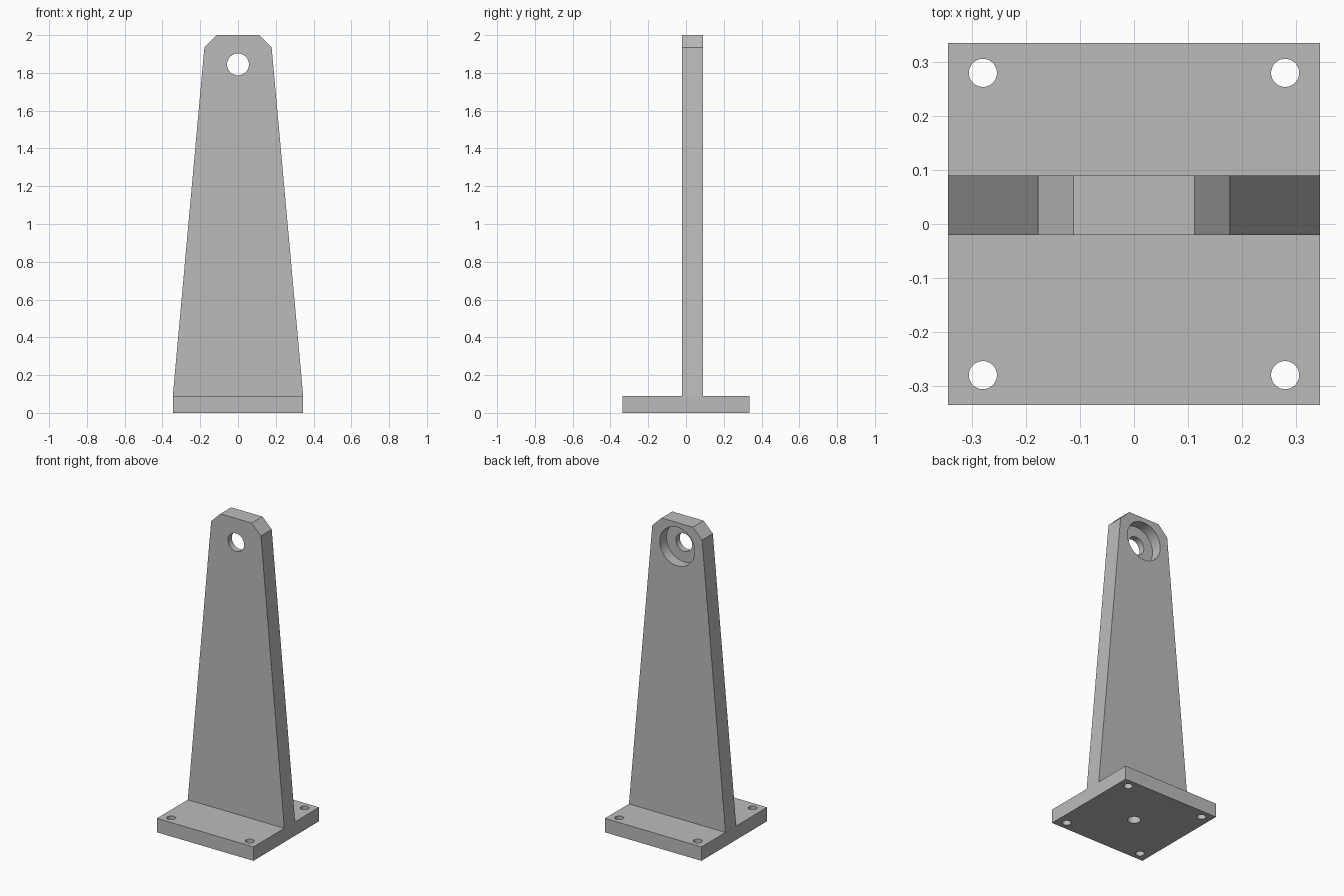
import bpy
import bmesh
from math import radians
from mathutils import Matrix

cube = bpy.data.objects.get("Cube")
if cube:
    bpy.data.objects.remove(cube, do_unlink=True)

GREY = (0.5, 0.5, 0.5, 1)
metal = bpy.data.materials.new("plain grey metal")
metal.use_nodes = True
metal.diffuse_color = GREY
metal.node_tree.nodes["Principled BSDF"].inputs["Base Color"].default_value = GREY

HALF_X, HALF_Y, PLATE_TOP = 0.345, 0.335, 0.09
FRONT, BACK = -0.02, 0.09
EYE_Z = 1.845


def make_object(name, bm):
    bmesh.ops.recalc_face_normals(bm, faces=bm.faces)
    mesh = bpy.data.meshes.new(name)
    bm.to_mesh(mesh)
    bm.free()
    mesh.materials.append(metal)
    obj = bpy.data.objects.new(name, mesh)
    bpy.context.collection.objects.link(obj)
    return obj


def extrude_profile(name, points, direction):
    """Solid made by sweeping a flat outline along a straight direction."""
    bm = bmesh.new()
    face = bm.faces.new([bm.verts.new(p) for p in points])
    swept = bmesh.ops.extrude_face_region(bm, geom=[face])
    verts = [g for g in swept["geom"] if isinstance(g, bmesh.types.BMVert)]
    bmesh.ops.translate(bm, verts=verts, vec=direction)
    return make_object(name, bm)


def drill(target, centre, radius, length, along_y=False):
    """Cut a round hole, then remove its cutter."""
    bm = bmesh.new()
    turn = Matrix.Rotation(radians(90 if along_y else 0), 4, "X")
    bmesh.ops.create_cone(bm, cap_ends=True, segments=48, radius1=radius,
                          radius2=radius, depth=length,
                          matrix=Matrix.Translation(centre) @ turn)
    cutter = make_object("hole_cutter", bm)
    cutter.hide_render = True
    mod = target.modifiers.new("hole", "BOOLEAN")
    mod.operation, mod.solver, mod.object = "DIFFERENCE", "EXACT", cutter
    bpy.context.view_layer.objects.active = target
    bpy.ops.object.modifier_apply(modifier=mod.name)
    bpy.data.objects.remove(cutter, do_unlink=True)


# Base plate with four corner bolt holes and a blind hole underneath
base = extrude_profile(
    "base_plate",
    [(-HALF_X, -HALF_Y, 0), (HALF_X, -HALF_Y, 0),
     (HALF_X, HALF_Y, 0), (-HALF_X, HALF_Y, 0)],
    (0, 0, PLATE_TOP))
for x in (-0.28, 0.28):
    for y in (-0.28, 0.28):
        drill(base, (x, y, PLATE_TOP / 2), 0.026, 0.3)
drill(base, (0, 0, 0), 0.038, 0.13)

# Tapered upright with chamfered top corners
half = [(HALF_X, PLATE_TOP), (0.178, 1.935), (0.112, 2.0)]
outline = half + [(-x, z) for x, z in reversed(half)]
upright = extrude_profile("upright", [(x, FRONT, z) for x, z in outline],
                          (0, BACK - FRONT, 0))

# Through hole at the top, with a wide counterbore from the back
drill(upright, (0, 0, EYE_Z), 0.058, 0.5, along_y=True)
drill(upright, (0, BACK, EYE_Z), 0.125, 0.14, along_y=True)

# Smooth hole walls, crisp edges
for obj in (base, upright):
    bpy.ops.object.select_all(action="DESELECT")
    obj.select_set(True)
    bpy.context.view_layer.objects.active = obj
    bpy.ops.object.shade_smooth_by_angle(angle=radians(20))
